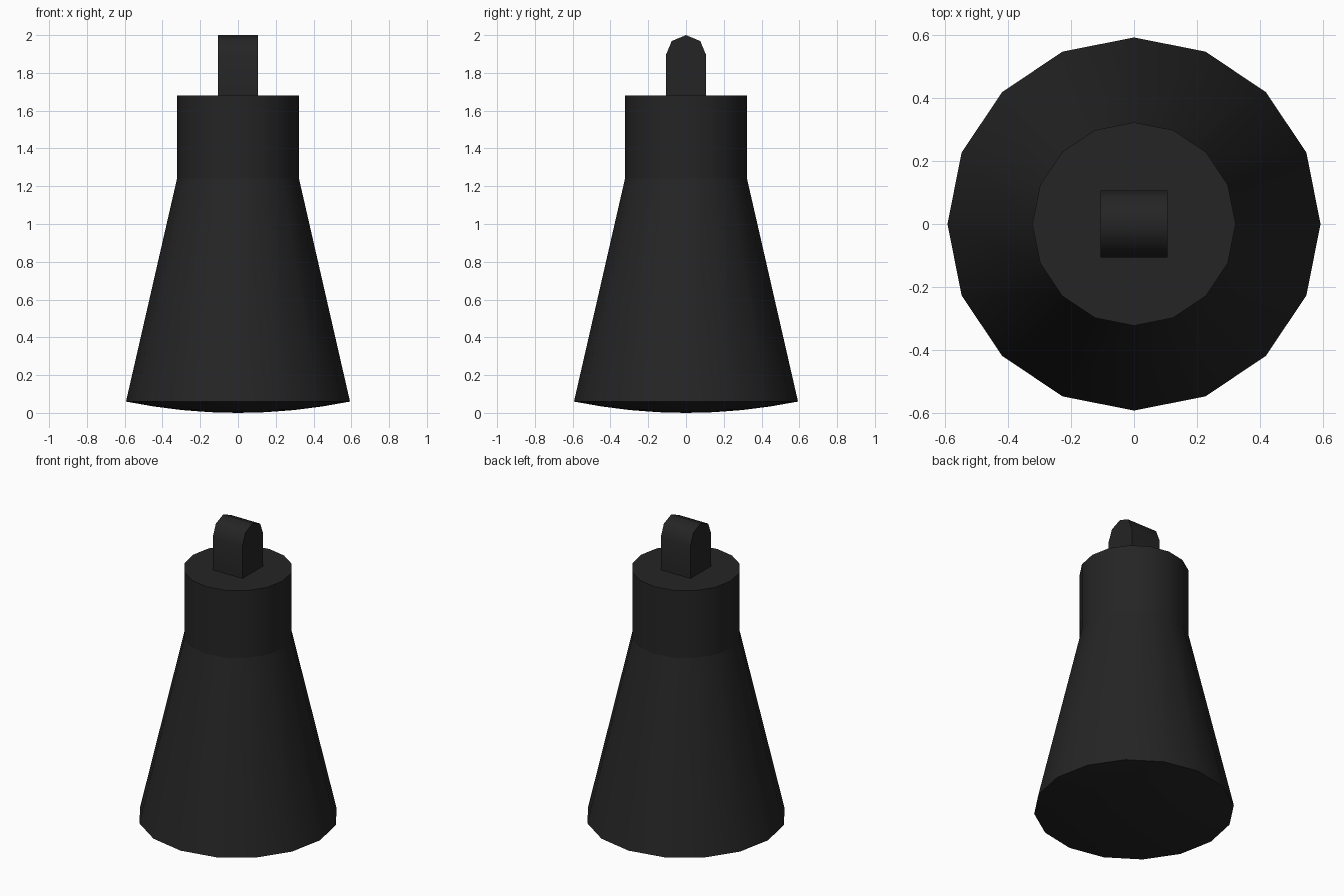
import bpy, bmesh, math

if "Cube" in bpy.data.objects:
    bpy.data.objects.remove(bpy.data.objects["Cube"])

SIDES = 16
black = bpy.data.materials.new("matte_black")
black.diffuse_color = (0.018, 0.018, 0.018, 1)
black.use_nodes = True
black.node_tree.nodes["Principled BSDF"].inputs["Base Color"].default_value = black.diffuse_color


def finish(name, bm, angle):
    bmesh.ops.recalc_face_normals(bm, faces=bm.faces)
    mesh = bpy.data.meshes.new(name)
    bm.to_mesh(mesh)
    bm.free()
    mesh.materials.append(black)
    obj = bpy.data.objects.new(name, mesh)
    bpy.context.collection.objects.link(obj)
    bpy.ops.object.select_all(action='DESELECT')
    obj.select_set(True)
    bpy.context.view_layer.objects.active = obj
    bpy.ops.object.shade_smooth_by_angle(angle=math.radians(angle))
    return obj


def lathe(name, profile):
    """Turn (radius, z) points around z; radius 0 closes to a point."""
    bm = bmesh.new()
    rings = []
    for r, z in profile:
        n = SIDES if r > 0 else 1
        rings.append([bm.verts.new((r * math.cos(2 * math.pi * i / SIDES),
                                    r * math.sin(2 * math.pi * i / SIDES), z))
                      for i in range(n)])
    for a, b in zip(rings, rings[1:]):
        for i in range(SIDES):
            j = (i + 1) % SIDES
            quad = [a[i % len(a)], a[j % len(a)], b[j % len(b)], b[i % len(b)]]
            bm.faces.new(list(dict.fromkeys(quad)))
    return finish(name, bm, 35)


# Tapered body with a shallow domed underside
R, DOME = 0.593, 0.06
dome = [(R * t, DOME * t * t) for t in (0, 0.25, 0.5, 0.75, 1)]
lathe("tapered_body", dome + [(0.323, 1.24)])

# Straight collar with a flat top
lathe("collar", [(0.323, 1.24), (0.323, 1.68), (0, 1.68)])

# Square tab with a rounded top, extruded along x
H, ARC_Z = 0.107, 1.893
outline = [(-H, 1.68), (H, 1.68)]
outline += [(H * math.cos(math.pi * i / 4), ARC_Z + H * math.sin(math.pi * i / 4))
            for i in range(5)]
bm = bmesh.new()
face = bm.faces.new([bm.verts.new((-H, y, z)) for y, z in outline])
ext = bmesh.ops.extrude_face_region(bm, geom=[face], use_keep_orig=True)
bmesh.ops.translate(bm, vec=(2 * H, 0, 0),
                    verts=[g for g in ext["geom"] if isinstance(g, bmesh.types.BMVert)])
finish("top_tab", bm, 50)
